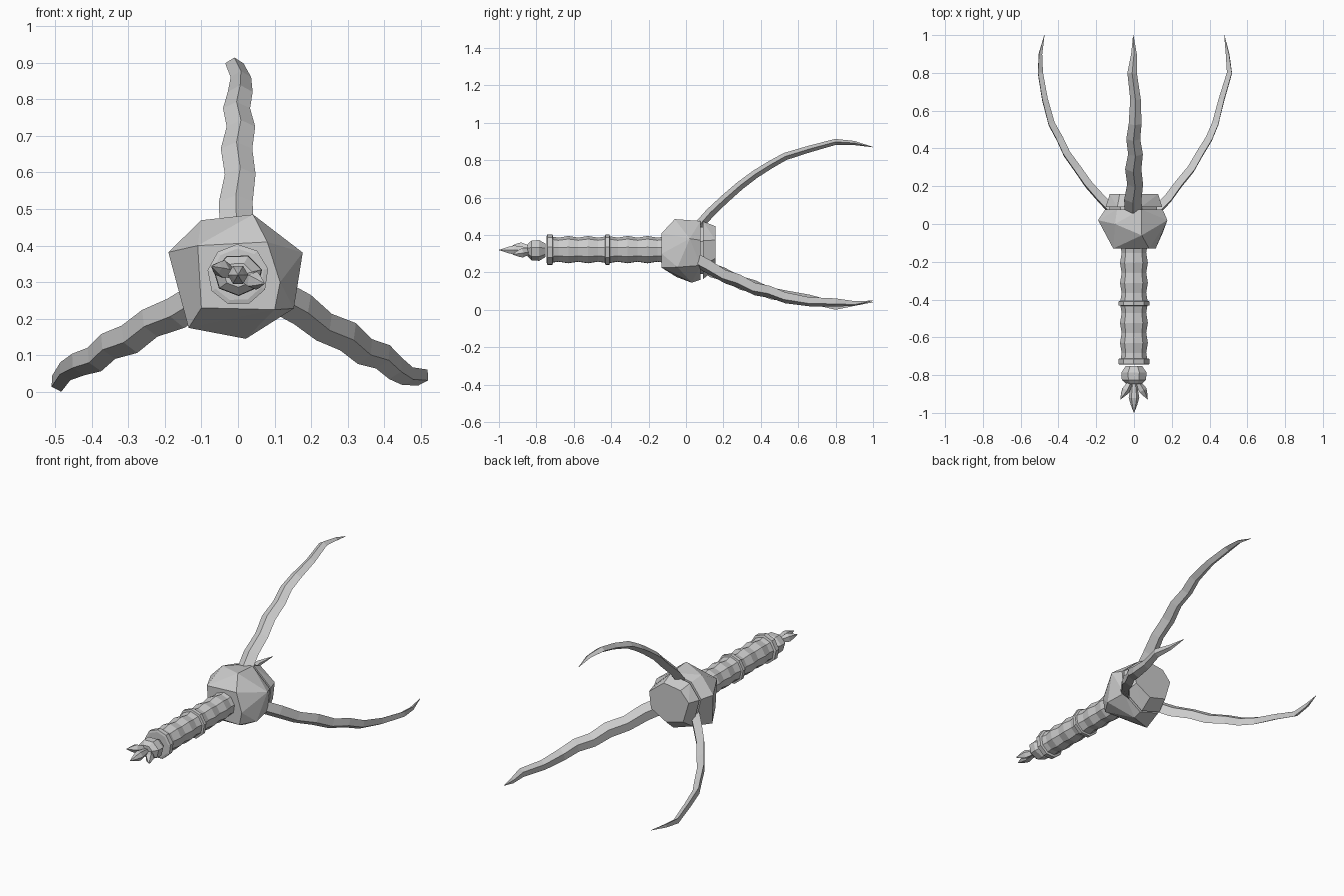
import bpy, bmesh, math
from mathutils import Vector, Matrix

if "Cube" in bpy.data.objects:
    bpy.data.objects.remove(bpy.data.objects["Cube"])

CZ = 0.32  # height of the long axis
grey = bpy.data.materials.new("plain grey")
grey.diffuse_color = (0.6, 0.6, 0.6, 1)
grey.use_nodes = True
grey.node_tree.nodes["Principled BSDF"].inputs["Base Color"].default_value = grey.diffuse_color


def finish(name, bm):
    bmesh.ops.recalc_face_normals(bm, faces=bm.faces)
    me = bpy.data.meshes.new(name)
    bm.to_mesh(me)
    bm.free()
    me.materials.append(grey)
    ob = bpy.data.objects.new(name, me)
    bpy.context.collection.objects.link(ob)
    return ob


def loft(name, rings, mat=None):
    """Skin equal-sized closed rings and cap both ends."""
    bm = bmesh.new()
    vs = [[bm.verts.new(p) for p in r] for r in rings]
    n = len(rings[0])
    for a, b in zip(vs, vs[1:]):
        for i in range(n):
            j = (i + 1) % n
            bm.faces.new((a[i], a[j], b[j], b[i]))
    bm.faces.new(vs[0])
    bm.faces.new(vs[-1])
    if mat:
        bm.transform(mat)
    return finish(name, bm)


def turned(name, profile, sides, phase=0.0, squash=1.0, mat=None):
    """Faceted turning about the y axis; profile is (y, radius)."""
    ang = [math.tau * i / sides + phase for i in range(sides)]
    rings = [[(r * math.cos(a), y, r * squash * math.sin(a)) for a in ang]
             for y, r in profile]
    return loft(name, rings, mat or Matrix.Translation((0, 0, CZ)))


def hull(name, pts):
    bm = bmesh.new()
    for p in pts:
        bm.verts.new(p)
    res = bmesh.ops.convex_hull(bm, input=bm.verts)
    bmesh.ops.dissolve_limit(bm, angle_limit=math.radians(4),
                             verts=bm.verts, edges=bm.edges)
    return finish(name, bm)


# Hub: rough many-faced stone with a pentagon front and a separate back cap
front = [(-0.11, 0.40), (0.08, 0.41), (0.115, 0.30), (0.10, 0.225), (-0.10, 0.23)]
belt = [(162, 0.20, 0.02), (124, 0.18, 0.0), (76, 0.17, -0.06), (19, 0.187, 0.02),
        (-31, 0.178, -0.045), (-83, 0.176, 0.03), (-133, 0.198, -0.05)]
pts = [(x, -0.13, z) for x, z in front]
for deg, r, y in belt:
    a = math.radians(deg)
    pts.append((r * math.cos(a), y, CZ + r * math.sin(a)))
    pts.append((0.16 * math.cos(a), 0.078, CZ + 0.16 * math.sin(a)))
hull("hub", pts)
turned("hub_core", [(0.05, 0.13), (0.12, 0.13)], 7, 0.35)
cap = []
for deg, r, y in belt:
    a = math.radians(deg)
    cap.append((0.158 * math.cos(a), 0.09, CZ + 0.158 * math.sin(a)))
    cap.append((0.135 * math.cos(a), 0.158, CZ + 0.015 + 0.115 * math.sin(a)))
hull("back_cap", cap)

# Handle: scalloped grip with two collars
grip = []
for i in range(13):
    y = -0.10 - 0.635 * i / 12
    grip.append((y, 0.075 if i % 2 == 0 else 0.066))
turned("grip", grip, 9, 0.2)
for name, y, w in (("middle_collar", -0.42, 0.013), ("end_collar", -0.728, 0.017)):
    turned(name, [(y + w, 0.072), (y + w * 0.8, 0.084), (y - w * 0.8, 0.084),
                  (y - w, 0.072)], 9, 0.2)

# Pommel
turned("pommel", [(-0.752, 0.045), (-0.785, 0.068), (-0.825, 0.066), (-0.848, 0.04)],
       7, 0.25, 0.85)

# Three pommel spikes: one long, two splayed
spindle = [(0.0, 0.008), (-0.05, 0.02), (-0.1, 0.028), (-0.135, 0.018), (-0.18, 0.001)]
base = Matrix.Translation((0, -0.82, CZ))
turned("centre_spike", spindle, 6, 0.0, 1.0, base)
for side, tag in ((-1, "left"), (1, "right")):
    m = (Matrix.Translation((side * 0.01, -0.82, CZ - side * 0.006))
         @ Matrix.Rotation(side * math.radians(30), 4, 'Z')
         @ Matrix.Rotation(math.radians(8 * side), 4, 'X'))
    turned(tag + "_spike", [(y * 0.7, r * 0.85) for y, r in spindle], 5, 0.0, 1.1, m)

# Three curved prongs, the same path turned by 120 degrees:
# (y, distance from axis, sideways wave, half width, half depth)
path = [(0.06, 0.12, -0.004, 0.046, 0.026), (0.13, 0.20, -0.006, 0.046, 0.025),
        (0.21, 0.275, 0.006, 0.042, 0.024), (0.29, 0.345, -0.004, 0.043, 0.023),
        (0.37, 0.405, 0.008, 0.039, 0.022), (0.45, 0.455, -0.004, 0.037, 0.021),
        (0.53, 0.50, 0.006, 0.034, 0.02), (0.66, 0.54, 0.008, 0.028, 0.018),
        (0.80, 0.578, -0.01, 0.025, 0.016), (0.90, 0.572, 0.0, 0.015, 0.011),
        (1.0, 0.55, -0.004, 0.001, 0.001)]
for name, deg in (("top_prong", 0), ("right_prong", 120), ("left_prong", 240)):
    rings = []
    for i, (y, r, wave, w, d) in enumerate(path):
        a, b = path[max(i - 1, 0)], path[min(i + 1, len(path) - 1)]
        t = Vector((0, b[0] - a[0], b[1] - a[1])).normalized()
        out = Vector((0, -t.z, t.y))
        c = Vector((wave, y, r))
        sx = Vector((1, 0, 0))
        rings.append([c + sx * w, c + out * d, c - sx * w, c - out * d])
    loft(name, rings, Matrix.Translation((0, 0, CZ))
         @ Matrix.Rotation(math.radians(deg), 4, 'Y'))
